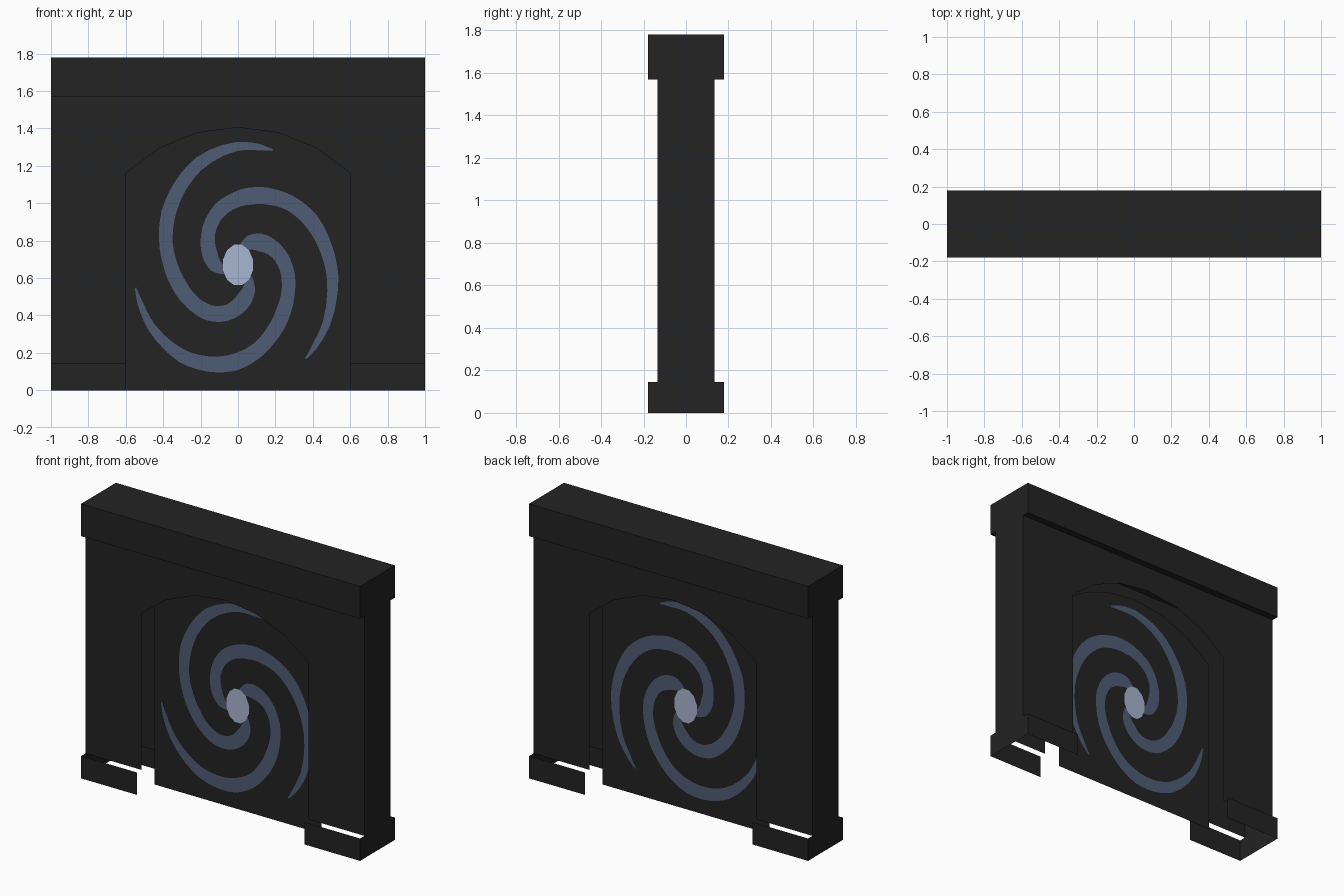
import bpy
import bmesh
import math

if "Cube" in bpy.data.objects:
    bpy.data.objects.remove(bpy.data.objects["Cube"])


def material(name, hex_value):
    def lin(c):
        c /= 255
        return c / 12.92 if c <= 0.04045 else ((c + 0.055) / 1.055) ** 2.4
    m = bpy.data.materials.new(name)
    m.diffuse_color = (*[lin((hex_value >> s) & 255) for s in (16, 8, 0)], 1)
    m.use_nodes = True
    m.node_tree.nodes["Principled BSDF"].inputs["Base Color"].default_value = m.diffuse_color
    return m


BLACK = material("black_stone", 0x232323)
BLUE = material("slate_blue", 0x505C75)
PALE = material("pale_blue", 0xA8B5D1)


def make(name, polys, mat):
    """Object from a list of polygons, welded where they touch."""
    bm = bmesh.new()
    for poly in polys:
        bm.faces.new([bm.verts.new(p) for p in poly])
    bmesh.ops.remove_doubles(bm, verts=bm.verts, dist=1e-5)
    me = bpy.data.meshes.new(name)
    bm.to_mesh(me)
    bm.free()
    me.materials.append(mat)
    ob = bpy.data.objects.new(name, me)
    bpy.context.collection.objects.link(ob)
    return ob


def front(pts, y):
    return [(x, y, z) for x, z in pts]


def both_sides(pts, y):
    """Counter-clockwise x/z outline, facing -y at -y and +y at +y."""
    return [front(pts, -y), front(pts, y)[::-1]]


def end_plates(y, z0, z1):
    right = [(1, -y, z0), (1, y, z0), (1, y, z1), (1, -y, z1)]
    left = [(-x, yy, z) for x, yy, z in right][::-1]
    return [right, left]


def rect(x0, x1, z0, z1):
    return [(x0, z0), (x1, z0), (x1, z1), (x0, z1)]


WALL_Y, TRIM_Y = 0.133, 0.178
BASE_Z, CAP_Z, TOP_Z = 0.145, 1.57, 1.78
HALF_W, SPRING_Z, SAG = 0.6, 1.16, 0.245

# Arch: six straight segments of a shallow arc, right to left
R = (HALF_W ** 2 + SAG ** 2) / (2 * SAG)
A = math.asin(HALF_W / R)
arch = [(R * math.sin(A * i / 3), SPRING_Z + SAG - R + R * math.cos(A * i / 3))
        for i in range(3, -4, -1)]

# Hollow wall shell with the arched opening
wall = ([(-1, BASE_Z), (-HALF_W, BASE_Z)] + arch[::-1]
        + [(HALF_W, BASE_Z), (1, BASE_Z), (1, CAP_Z), (-1, CAP_Z)])
make("wall", both_sides(wall, WALL_Y) + end_plates(WALL_Y, BASE_Z, CAP_Z), BLACK)

# Cap beam
cap = both_sides(rect(-1, 1, CAP_Z, TOP_Z), TRIM_Y) + end_plates(TRIM_Y, CAP_Z, TOP_Z)
top = [(-1, -TRIM_Y, TOP_Z), (1, -TRIM_Y, TOP_Z), (1, TRIM_Y, TOP_Z), (-1, TRIM_Y, TOP_Z)]
cap += [top, [(x, y, CAP_Z) for x, y, z in top][::-1]]
make("cap_beam", cap, BLACK)

# Base skirting: open above, below and toward the doorway
base = end_plates(TRIM_Y, 0, BASE_Z)
for x0, x1 in ((-1, -HALF_W), (HALF_W, 1)):
    base += both_sides(rect(x0, x1, 0, BASE_Z), TRIM_Y)
make("base_skirting", base, BLACK)

# Portal sheet in the middle of the doorway
make("portal_sheet", [front([(-HALF_W, 0), (HALF_W, 0)] + arch, 0)], BLACK)

# Spiral arms: angle from the tip (degrees), outer radius, inner radius
profile = [(0, .561, .553), (8, .565, .535), (20, .563, .521), (44, .540, .476),
           (60, .511, .439), (78, .479, .398), (93, .441, .364), (109, .401, .321),
           (125, .369, .286), (145, .332, .257), (163, .305, .227), (181, .270, .187),
           (200, .230, .128), (218, .193, .096), (238, .147, .064), (255, .09, .04)]
CZ, STRETCH = 0.667, 1.175

steps = []
for a, b in zip(profile, profile[1:]):
    steps += [[p + (q - p) * k / 3 for p, q in zip(a, b)] for k in range(3)]
steps.append(profile[-1])


def spiral(r, deg):
    t = math.radians(deg)
    return (r * math.cos(t), CZ + STRETCH * r * math.sin(t))


for n in range(3):
    tip = 70.5 - 120 * n
    polys = []
    for (a0, o0, i0), (a1, o1, i1) in zip(steps, steps[1:]):
        quad = [spiral(i0, tip + a0), spiral(o0, tip + a0),
                spiral(o1, tip + a1), spiral(i1, tip + a1)]
        polys += both_sides(quad, 0.002)
    make(f"spiral_arm_{n + 1}", polys, BLUE)

# Bright core of the spiral
core = [(0.083 * math.cos(math.tau * (i + .5) / 12),
         0.67 + 0.112 * math.sin(math.tau * (i + .5) / 12)) for i in range(12)]
make("spiral_core", both_sides(core, 0.004), PALE)
